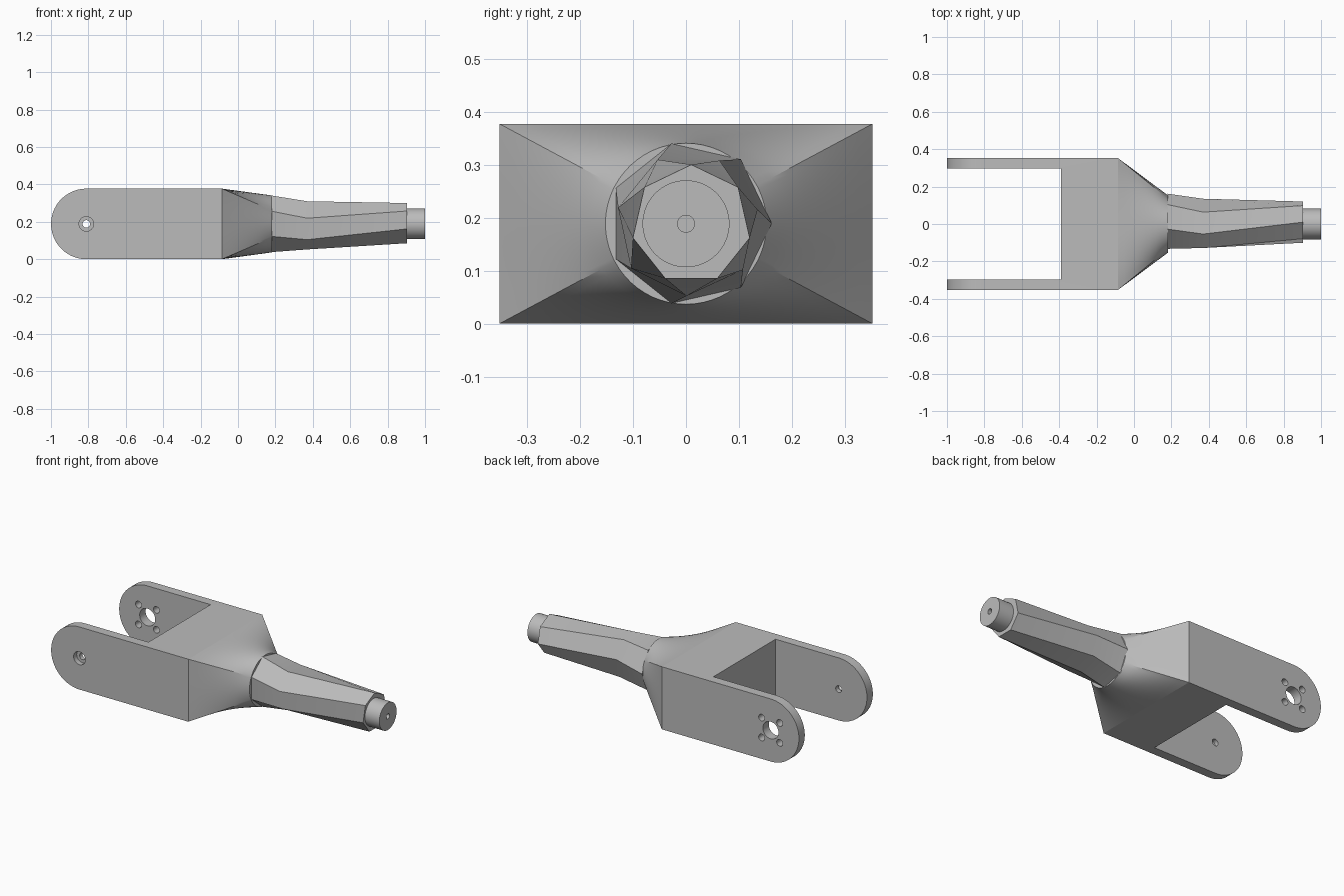
import bpy, bmesh
from math import sin, cos, pi, tau, radians, atan2
from mathutils import Vector

cube = bpy.data.objects.get("Cube")
if cube:
    bpy.data.objects.remove(cube)

MID = 0.1885          # height of the centre line
HALF_W = 0.352        # half width of the fork
PIVOT = -0.811        # x of the fork eye
SHOULDER = -0.085     # where the fork ends and the neck begins
NECK_END = 0.183

metal = bpy.data.materials.new("plain grey metal")
metal.use_nodes = True
metal.diffuse_color = (0.5, 0.5, 0.5, 1)
metal.node_tree.nodes["Principled BSDF"].inputs["Base Color"].default_value = (0.5, 0.5, 0.5, 1)


def loft(name, rings):
    """Closed skin through rings that have the same number of points."""
    bm = bmesh.new()
    rows = [[bm.verts.new(p) for p in ring] for ring in rings]
    n = len(rows[0])
    for a, b in zip(rows, rows[1:]):
        for i in range(n):
            j = (i + 1) % n
            bm.faces.new((a[i], a[j], b[j], b[i]))
    bm.faces.new(rows[0][::-1])
    bm.faces.new(rows[-1])
    bmesh.ops.recalc_face_normals(bm, faces=bm.faces[:])
    mesh = bpy.data.meshes.new(name)
    bm.to_mesh(mesh)
    bm.free()
    mesh.materials.append(metal)
    obj = bpy.data.objects.new(name, mesh)
    bpy.context.collection.objects.link(obj)
    return obj


def ring_x(x, r, n=64, turn=0.0, y=0.0, z=MID):
    """Regular polygon facing along x."""
    return [(x, y + r * cos(turn + tau * i / n), z + r * sin(turn + tau * i / n))
            for i in range(n)]


def rod_x(name, x0, x1, r):
    return loft(name, [ring_x(x0, r), ring_x(x1, r)])


def rod_y(name, y0, y1, x, z, r):
    rings = [[(x + r * cos(tau * i / 40), y, z + r * sin(tau * i / 40)) for i in range(40)]
             for y in (y0, y1)]
    return loft(name, rings)


def cut(obj, cutters):
    for c in cutters:
        c.hide_render = True
        mod = obj.modifiers.new("cut", "BOOLEAN")
        mod.operation = "DIFFERENCE"
        mod.solver = "EXACT"
        mod.object = c
        bpy.context.view_layer.update()
        graph = bpy.context.evaluated_depsgraph_get()
        mesh = bpy.data.meshes.new_from_object(obj.evaluated_get(graph))
        obj.modifiers.clear()
        obj.data = mesh
        bpy.data.objects.remove(c)


def smooth(obj, angle=25):
    bpy.ops.object.select_all(action="DESELECT")
    obj.select_set(True)
    bpy.context.view_layer.objects.active = obj
    bpy.ops.object.shade_smooth_by_angle(angle=radians(angle))


# Fork: round-ended block with a slot
steps = 40
outline = [(SHOULDER, 0.0), (SHOULDER, 2 * MID)]
outline += [(PIVOT - MID * sin(pi * i / steps), MID + MID * cos(pi * i / steps))
            for i in range(steps + 1)]
fork = loft("fork", [[(x, y, z) for x, z in outline] for y in (-HALF_W, HALF_W)])
slot = loft("slot_cutter", [[(x, y, z) for x, y in
                             ((-1.2, -0.296), (-0.39, -0.296), (-0.39, 0.296), (-1.2, 0.296))]
                            for z in (-0.1, 0.5)])

# Fork eyes: counterbored screw hole in front, shaft hole with four bolt holes behind
holes = [slot,
         rod_y("screw_hole", -0.4, -0.2, PIVOT, MID, 0.02),
         rod_y("screw_head_hole", -0.4, -0.322, PIVOT, MID, 0.039),
         rod_y("shaft_hole", 0.2, 0.4, PIVOT, MID, 0.052)]
for sx in (-1, 1):
    for sz in (-1, 1):
        holes.append(rod_y("bolt_hole", 0.2, 0.4, PIVOT + sx * 0.06, MID + sz * 0.06, 0.02))
cut(fork, holes)
smooth(fork)

# Neck: rectangle blended into a circle, matched along each side
corners = [Vector((HALF_W, -MID)), Vector((HALF_W, MID)),
           Vector((-HALF_W, MID)), Vector((-HALF_W, -MID))]
NECK_R = 0.152
box_ring, round_ring = [], []
for k in range(4):
    a, b = corners[k], corners[(k + 1) % 4]
    start = atan2(a.y, a.x)
    sweep = (atan2(b.y, b.x) - start) % tau
    for i in range(20):
        t = i / 20
        p = a.lerp(b, t)
        ang = start + sweep * t
        box_ring.append(Vector((SHOULDER, p.x, MID + p.y)))
        round_ring.append(Vector((NECK_END, NECK_R * cos(ang), MID + NECK_R * sin(ang))))
neck = loft("neck", [[p.lerp(q, s / 8) for p, q in zip(box_ring, round_ring)]
                     for s in range(9)])
smooth(neck, 20)

# Handle: twisted seven-sided taper
handle = loft("handle", [
    ring_x(0.18, 0.155, 7, 0.0, 0.007, 0.189),
    ring_x(0.37, 0.135, 7, radians(12), 0.003, 0.187),
    ring_x(0.904, 0.113, 7, radians(-12.86), 0.01, 0.187)])
smooth(handle)

# End pin with a small centre hole
pin = rod_x("end_pin", 0.88, 1.0, 0.082)
cut(pin, [rod_x("centre_hole", 0.93, 1.1, 0.016)])
smooth(pin)
